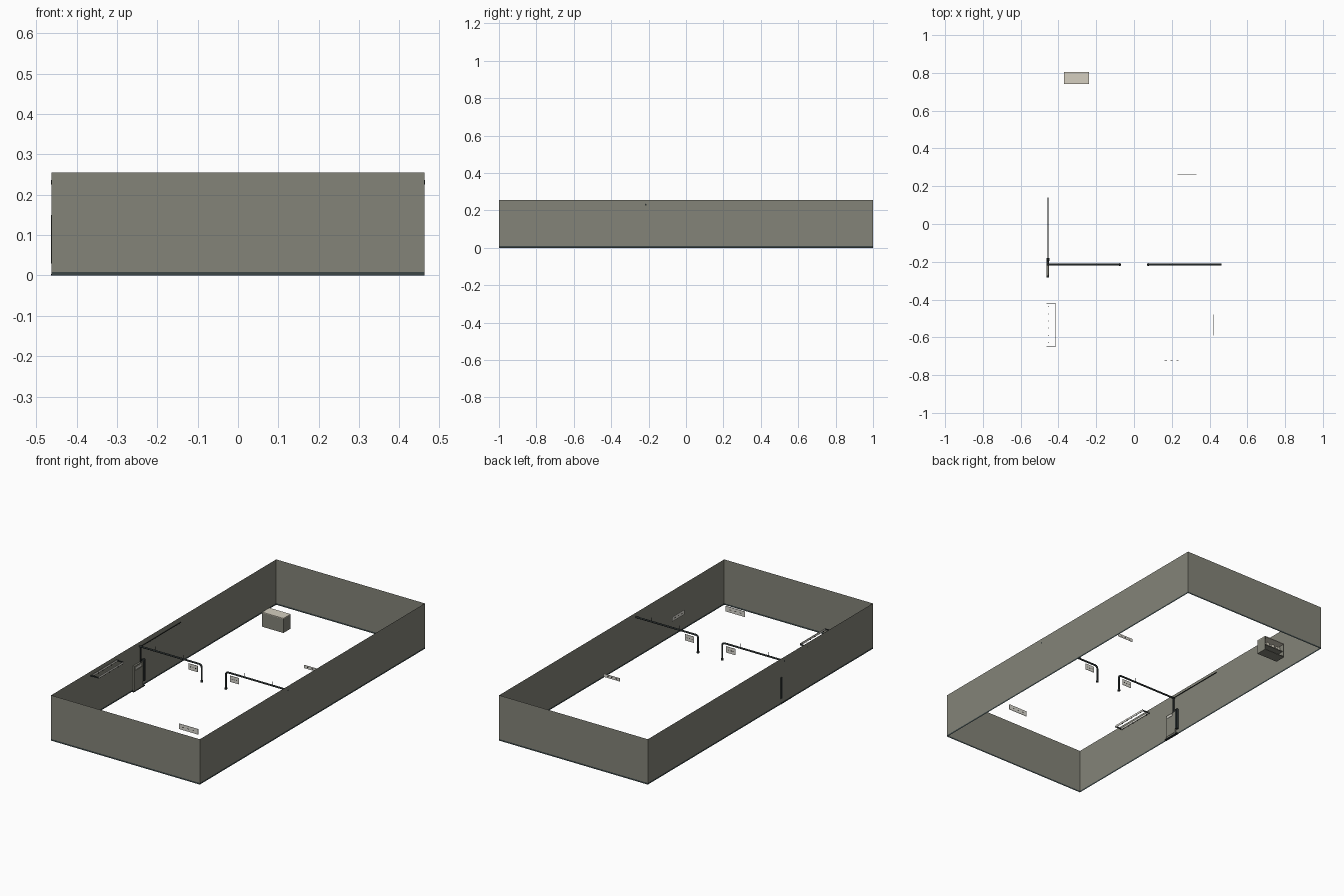
import bpy, bmesh
from mathutils import Vector

old = bpy.data.objects.get("Cube")
if old:
    bpy.data.objects.remove(old, do_unlink=True)


def material(name, r, g, b):
    lin = [(c / 255) ** 2.2 for c in (r, g, b)] + [1]
    m = bpy.data.materials.new(name)
    m.use_nodes = True
    m.diffuse_color = lin
    m.node_tree.nodes["Principled BSDF"].inputs["Base Color"].default_value = lin
    return m


WALL = material("olive grey wall", 131, 131, 120)
SKIRT = material("slate skirting", 62, 72, 72)
PIPE = material("dark pipe", 48, 54, 54)
BEIGE = material("pale beige", 212, 206, 190)
SIGN = material("off white", 215, 213, 205)
MARK = material("charcoal", 60, 60, 56)


def finish(name, bm, *mats):
    mesh = bpy.data.meshes.new(name)
    bm.to_mesh(mesh)
    bm.free()
    for m in mats:
        mesh.materials.append(m)
    obj = bpy.data.objects.new(name, mesh)
    bpy.context.collection.objects.link(obj)
    return obj


def box(name, lo, hi, mat):
    """Axis-aligned box between two corners."""
    lo, hi = Vector(lo), Vector(hi)
    bm = bmesh.new()
    bmesh.ops.create_cube(bm, size=1)
    for v in bm.verts:
        v.co = (lo + hi) / 2 + v.co * (hi - lo)
    return finish(name, bm, mat)


def tube(name, points, radius, mat):
    """Round pipe along a polyline."""
    cu = bpy.data.curves.new(name, "CURVE")
    cu.dimensions = "3D"
    cu.bevel_depth = radius
    cu.bevel_resolution = 2
    cu.use_fill_caps = True
    sp = cu.splines.new("POLY")
    sp.points.add(len(points) - 1)
    for p, co in zip(sp.points, points):
        p.co = (*co, 1)
    cu.materials.append(mat)
    obj = bpy.data.objects.new(name, cu)
    bpy.context.collection.objects.link(obj)
    return obj


def sign(name, lo, hi):
    """Thin plate with a row of dark dashes on both faces."""
    lo, hi = Vector(lo), Vector(hi)
    axis = 0 if hi.x - lo.x > hi.y - lo.y else 1
    across = 1 - axis
    box(name, lo, hi, SIGN)
    mid = (lo.z + hi.z) / 2
    span = hi[axis] - lo[axis]
    for i in range(3):
        a, b = lo.copy(), hi.copy()
        a[axis] = lo[axis] + span * (0.18 + 0.26 * i)
        b[axis] = a[axis] + span * 0.1
        a[across] -= 0.0004
        b[across] += 0.0004
        a.z, b.z = mid - 0.002, mid + 0.002
        box(name + "_dash", a, b, MARK)


# Perimeter walls: an open shell with the skirting as its lowest band
X, Y, TOP = 0.4625, 1.0, 0.255
bm = bmesh.new()
rings = [[bm.verts.new((x, y, z)) for x, y in ((-X, -Y), (X, -Y), (X, Y), (-X, Y))]
         for z in (0, 0.009, TOP)]
for band in range(2):
    for i in range(4):
        j = (i + 1) % 4
        f = bm.faces.new((rings[band][i], rings[band][j],
                          rings[band + 1][j], rings[band + 1][i]))
        f.material_index = 1 - band
finish("walls", bm, WALL, SKIRT)

# Overhead pipes, mirrored, each with a bent drop and end collar
PY, PZ, R = -0.215, 0.231, 0.005
for side, label in ((-1, "right"), (1, "left")):
    end = side * 0.075
    bend = side * 0.015
    tube(label + "_pipe", [(side * 0.463, PY, PZ), (end + bend, PY, PZ),
                           (end + bend * 0.5, PY, PZ - 0.002),
                           (end + bend * 0.13, PY, PZ - 0.007),
                           (end, PY, PZ - 0.015), (end, PY, 0.135)], R, PIPE)
    tube(label + "_pipe_collar", [(end, PY, 0.133), (end, PY, 0.141)], 0.0075, PIPE)
    for x in (0.19, 0.365):
        tube(label + "_hanger", [(side * x, PY, PZ), (side * x, PY, TOP)], 0.0012, PIPE)
    xs = sorted((side * 0.1, side * 0.157))
    sign(label + "_pipe_sign", (xs[0], PY - 0.001, 0.182), (xs[1], PY + 0.001, 0.217))

# Conduit along the right wall and riser down to the cabinet
tube("wall_conduit", [(-0.455, PY, PZ), (-0.455, 0.14, PZ)], 0.0022, PIPE)
tube("cabinet_riser", [(-0.455, PY, PZ), (-0.455, PY, 0.14)], 0.0045, PIPE)

# Wall cabinet with door plate, side duct and base
box("cabinet", (-0.462, -0.275, 0.004), (-0.452, -0.2, 0.143), WALL)
box("cabinet_door", (-0.452, -0.27, 0.012), (-0.4505, -0.205, 0.118), WALL)
box("cabinet_label", (-0.452, -0.262, 0.124), (-0.4505, -0.22, 0.135), SIGN)
box("cabinet_duct", (-0.464, -0.195, 0.03), (-0.448, -0.18, 0.15), PIPE)
box("cabinet_base", (-0.464, -0.283, 0), (-0.45, -0.183, 0.004), PIPE)

# Twin rail rack on the right wall
for x, z in ((-0.455, 0.232), (-0.415, 0.232)):
    box("rack_rail", (x - 0.001, -0.648, z - 0.006), (x + 0.001, -0.42, z + 0.006), SIGN)
    for i in range(6):
        y = -0.63 + i * 0.038
        box("rack_clip", (x - 0.0015, y, z - 0.008), (x + 0.0015, y + 0.005, z - 0.002), MARK)
for y in (-0.648, -0.422):
    box("rack_bracket", (-0.4625, y - 0.0015, 0.228), (-0.414, y + 0.0015, 0.235), PIPE)

# Free-hanging plates
sign("front_sign", (0.14, -0.726, 0.122), (0.26, -0.724, 0.153))
sign("left_sign", (0.422, -0.59, 0.114), (0.424, -0.48, 0.14))
sign("rear_sign", (0.23, 0.259, 0.112), (0.33, 0.261, 0.13))

# Counter at the back: open towards the rear, with a shelf and fittings
x0, x1, y0, y1, h = -0.37, -0.237, 0.742, 0.806, 0.082
box("counter_top", (x0, y0, h - 0.004), (x1, y1, h), BEIGE)
box("counter_front", (x0, y0, 0), (x1, y0 + 0.004, h - 0.004), WALL)
for x in (x0, x1 - 0.004):
    box("counter_side", (x, y0 + 0.004, 0), (x + 0.004, y1, h - 0.004), WALL)
box("counter_shelf", (x0 + 0.004, y0 + 0.004, 0.036), (x1 - 0.004, y1 - 0.01, 0.04), WALL)
box("counter_floor", (x0 + 0.004, y0 + 0.004, 0), (x1 - 0.004, y1, 0.004), WALL)
for x in (-0.345, -0.305, -0.27):
    box("counter_item", (x - 0.01, 0.77, 0.04), (x + 0.01, 0.79, 0.06), BEIGE)
